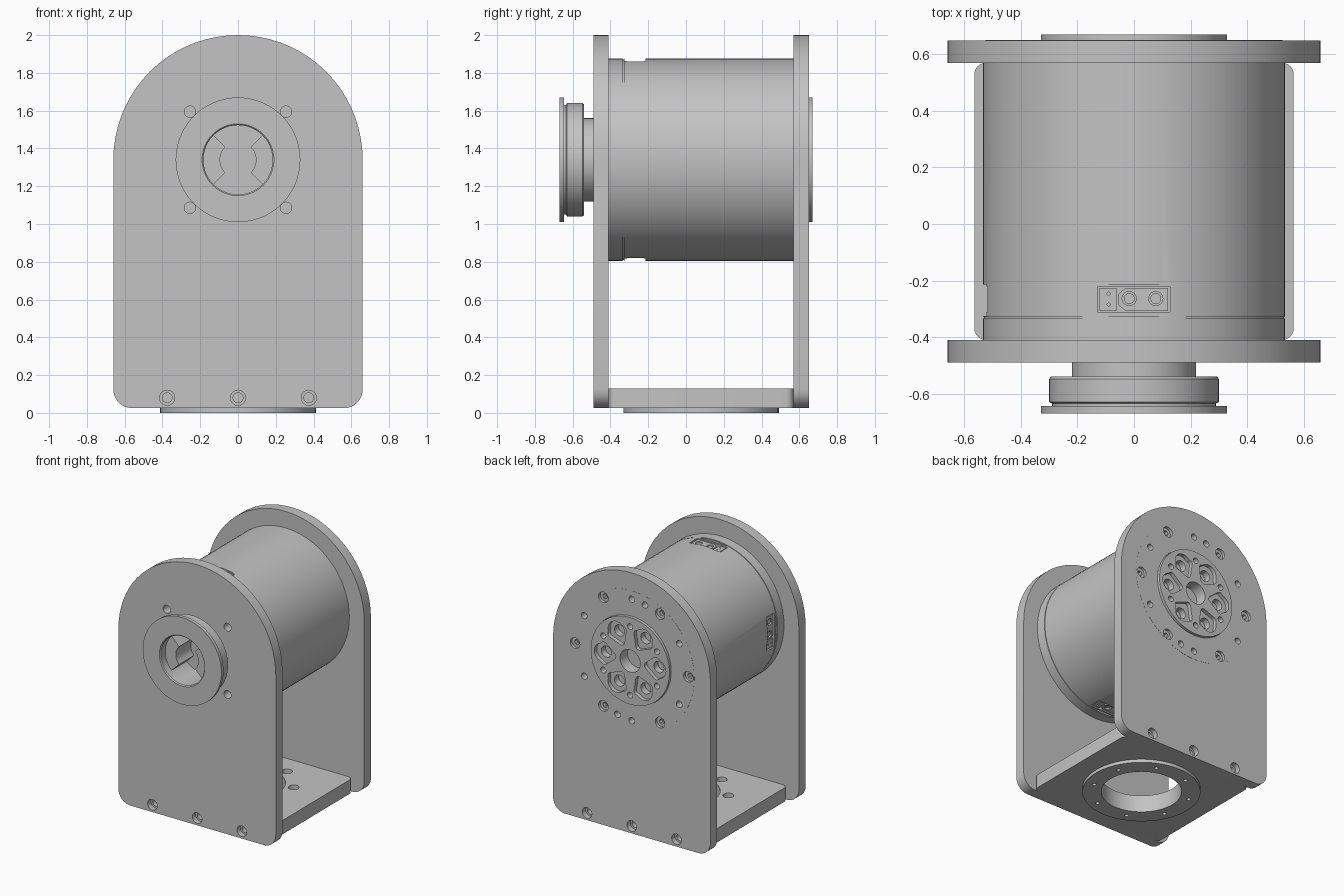
import bpy, bmesh
from math import sin, cos, pi, radians
from mathutils import Matrix, Vector

old = bpy.data.objects.get("Cube")
if old:
    bpy.data.objects.remove(old, do_unlink=True)

AXIS = 1.34          # height of the motor axis
BASE_Y = 0.08        # centre of the base plate

grey = bpy.data.materials.new("machined grey")
grey.use_nodes = True
colour = (0.55, 0.55, 0.55, 1)
grey.diffuse_color = colour
grey.node_tree.nodes["Principled BSDF"].inputs["Base Color"].default_value = colour


# ---- helpers ----
def arc(cx, cy, r, start, end, n):
    return [(cx + r * cos(radians(start + (end - start) * i / n)),
             cy + r * sin(radians(start + (end - start) * i / n))) for i in range(n + 1)]


def circle(cx, cy, r, n=32):
    return arc(cx, cy, r, 0, 360, n)[:-1]


def rounded(x0, x1, y0, y1, r):
    return (arc(x1 - r, y1 - r, r, 0, 90, 6) + arc(x0 + r, y1 - r, r, 90, 180, 6)
            + arc(x0 + r, y0 + r, r, 180, 270, 6) + arc(x1 - r, y0 + r, r, 270, 360, 6))


def rect(x0, x1, y0, y1):
    return [(x0, y0), (x1, y0), (x1, y1), (x0, y1)]


def polar(r, angle):
    return r * cos(radians(angle)), AXIS + r * sin(radians(angle))


def prism(bm, outline, a, b, axis="Y"):
    """Extrude an outline from a to b along Y (outline in XZ) or Z (outline in XY)."""
    def place(p, t):
        return (p[0], t, p[1]) if axis == "Y" else (p[0], p[1], t)
    low = [bm.verts.new(place(p, a)) for p in outline]
    high = [bm.verts.new(place(p, b)) for p in outline]
    bm.faces.new(low)
    bm.faces.new(high)
    for i in range(len(low)):
        j = (i + 1) % len(low)
        bm.faces.new((low[i], low[j], high[j], high[i]))


def lathe(bm, profile, n=72):
    """Revolve an open (radius, y) profile about the motor axis."""
    rows = [[bm.verts.new((r * cos(2 * pi * i / n), y, AXIS + r * sin(2 * pi * i / n)))
             for i in range(n)] for r, y in profile]
    for p, q in zip(rows, rows[1:]):
        for i in range(n):
            j = (i + 1) % n
            bm.faces.new((p[i], p[j], q[j], q[i]))
    bmesh.ops.remove_doubles(bm, verts=bm.verts, dist=1e-5)


def finish(name, bm):
    bmesh.ops.recalc_face_normals(bm, faces=bm.faces)
    mesh = bpy.data.meshes.new(name)
    bm.to_mesh(mesh)
    bm.free()
    mesh.materials.append(grey)
    obj = bpy.data.objects.new(name, mesh)
    bpy.context.collection.objects.link(obj)
    return obj


def cut(obj, bm):
    """Subtract the cutter shapes and bake the result."""
    cutter = finish("cutter", bm)
    cutter.hide_render = True
    mod = obj.modifiers.new("cut", "BOOLEAN")
    mod.operation, mod.solver, mod.object, mod.use_self = "DIFFERENCE", "EXACT", cutter, True
    bpy.context.view_layer.objects.active = obj
    bpy.ops.object.modifier_apply(modifier=mod.name)
    bpy.data.objects.remove(cutter, do_unlink=True)


# ---- upright plates ----
plate_outline = (arc(0, AXIS, 0.66, 0, 180, 36) + arc(-0.56, 0.125, 0.1, 180, 270, 8)
                 + arc(0.56, 0.125, 0.1, 270, 360, 8))
for name, inner, outer, bore in (("front_plate", -0.41, -0.49, 0.22), ("back_plate", 0.57, 0.65, 0.525)):
    bm = bmesh.new()
    prism(bm, plate_outline, inner, outer)
    plate = finish(name, bm)
    side = 1 if outer > 0 else -1
    holes = bmesh.new()
    prism(holes, circle(0, AXIS, bore, 72), inner - side * 0.1, outer + side * 0.1)
    for x in (-0.375, 0, 0.375):
        prism(holes, circle(x, 0.08, 0.04), outer - side * 0.04, outer + side * 0.1)
        prism(holes, circle(x, 0.08, 0.026), inner - side * 0.1, outer + side * 0.05)
    if side < 0:
        for angle in (45, 135, 225, 315):
            prism(holes, circle(*polar(0.36, angle), 0.03), -0.6, -0.3)
    cut(plate, holes)

# ---- base plate and mounting ring ----
for name, outline, z0, z1 in (
        ("base_plate", rounded(-0.565, 0.565, -0.41, 0.57, 0.04), 0.025, 0.13),
        ("mounting_ring", circle(0, BASE_Y, 0.412, 72), 0, 0.025)):
    bm = bmesh.new()
    prism(bm, outline, z0, z1, "Z")
    part = finish(name, bm)
    holes = bmesh.new()
    prism(holes, circle(0, BASE_Y, 0.28, 72), -0.1, 0.3, "Z")
    for x, y in circle(0, 0, 0.345, 16)[1::2]:
        prism(holes, circle(x, y + BASE_Y, 0.015, 16), -0.1, 0.2, "Z")
        prism(holes, circle(x, y + BASE_Y, 0.038, 24), 0.07, 0.3, "Z")
    cut(part, holes)

# ---- motor housing ----
bm = bmesh.new()
lathe(bm, [(0, -0.41), (0.535, -0.41), (0.535, -0.335), (0.53, -0.335), (0.53, -0.329),
           (0.535, -0.329), (0.535, 0.57), (0.525, 0.57), (0.525, 0.651), (0.332, 0.651),
           (0.332, 0.56), (0, 0.56)])
motor = finish("motor_housing", bm)
holes = bmesh.new()
for angle in range(0, 360, 60):
    prism(holes, circle(*polar(0.475, angle), 0.04, 24), 0.63, 0.7)
    prism(holes, circle(*polar(0.475, angle), 0.02, 6), 0.6, 0.68)
for angle in (30, 90, 104, 150, 210, 270, 285, 330):
    prism(holes, circle(*polar(0.46, angle), 0.024, 20), 0.6, 0.7)


def turn(angle):
    centre = Matrix.Translation(Vector((0, 0, AXIS)))
    return centre @ Matrix.Rotation(radians(angle), 4, "Y") @ centre.inverted()


# connector flats and pockets on the top, bottom and right side
PORTS = {"top": 0, "bottom": 180, "right": -90}
for angle in PORTS.values():
    pocket = bmesh.new()
    prism(pocket, rect(-0.135, 0.135, -0.325, -0.215), 1.862, 2, "Z")
    prism(pocket, rect(-0.13, 0.128, -0.312, -0.222), 1.8, 1.9, "Z")
    pocket.transform(turn(angle))
    temp = bpy.data.meshes.new("pocket")
    pocket.to_mesh(temp)
    pocket.free()
    holes.from_mesh(temp)
    bpy.data.meshes.remove(temp)
cut(motor, holes)

# ---- connectors ----
for label, angle in PORTS.items():
    bm = bmesh.new()
    prism(bm, rect(-0.122, -0.062, -0.308, -0.226), 1.79, 1.856, "Z")
    prism(bm, [(-0.03, -0.308), (0.12, -0.308), (0.12, -0.226), (-0.03, -0.226),
               (-0.055, -0.248), (-0.055, -0.286)], 1.79, 1.856, "Z")
    bm.transform(turn(angle))
    connector = finish(label + "_connector", bm)
    holes, pins = bmesh.new(), bmesh.new()
    for x in (-0.017, 0.077):
        prism(holes, circle(x, -0.264, 0.025, 24), 1.82, 1.9, "Z")
        prism(pins, circle(x, -0.264, 0.019, 20), 1.81, 1.85, "Z")
    for y in (-0.285, -0.247):
        prism(holes, circle(-0.09, y, 0.007, 4), 1.82, 1.9, "Z")
    holes.transform(turn(angle))
    pins.transform(turn(angle))
    cut(connector, holes)
    finish(label + "_pins", pins)

# ---- output disc at the back ----
bm = bmesh.new()
lathe(bm, [(0, 0.555), (0.33, 0.555), (0.33, 0.67), (0, 0.67)])
disc = finish("output_disc", bm)
holes = bmesh.new()
prism(holes, circle(0, AXIS, 0.085), 0.58, 0.7)
for angle in range(0, 360, 60):
    # rounded wedge pocket with a bolt hole, and a pin hole between pockets
    hull = (arc(0.23, 0, 0.07, -75, 75, 8) + arc(0.22, 0.055, 0.03, 75, 130, 4)
            + arc(0.145, 0, 0.025, 130, 230, 6) + arc(0.22, -0.055, 0.03, 230, 285, 4))
    c, s = cos(radians(angle)), sin(radians(angle))
    prism(holes, [(u * c - v * s, AXIS + u * s + v * c) for u, v in hull], 0.64, 0.7)
    prism(holes, circle(*polar(0.22, angle), 0.042, 24), 0.59, 0.68)
    prism(holes, circle(*polar(0.26, angle + 30), 0.022, 16), 0.6, 0.7)
cut(disc, holes)

# ---- front hub with its recess and side blocks ----
bm = bmesh.new()
lathe(bm, [(0, -0.43), (0.183, -0.43), (0.183, -0.663), (0.19, -0.67), (0.33, -0.67),
           (0.33, -0.645), (0.29, -0.645), (0.29, -0.636), (0.3, -0.63), (0.3, -0.548),
           (0.293, -0.54), (0.22, -0.54), (0.22, -0.412), (0, -0.412)])
finish("front_hub", bm)
bm = bmesh.new()
for a in (-45, 135):
    prism(bm, arc(0, AXIS, 0.185, a, a + 90, 16) + arc(0, AXIS, 0.095, a + 90, a, 12), -0.42, -0.61)
finish("hub_blocks", bm)

# ---- smooth the curved walls, keep edges sharp ----
for obj in bpy.context.scene.objects:
    obj.select_set(obj.type == "MESH")
bpy.context.view_layer.objects.active = motor
bpy.ops.object.shade_smooth_by_angle(angle=radians(30))
